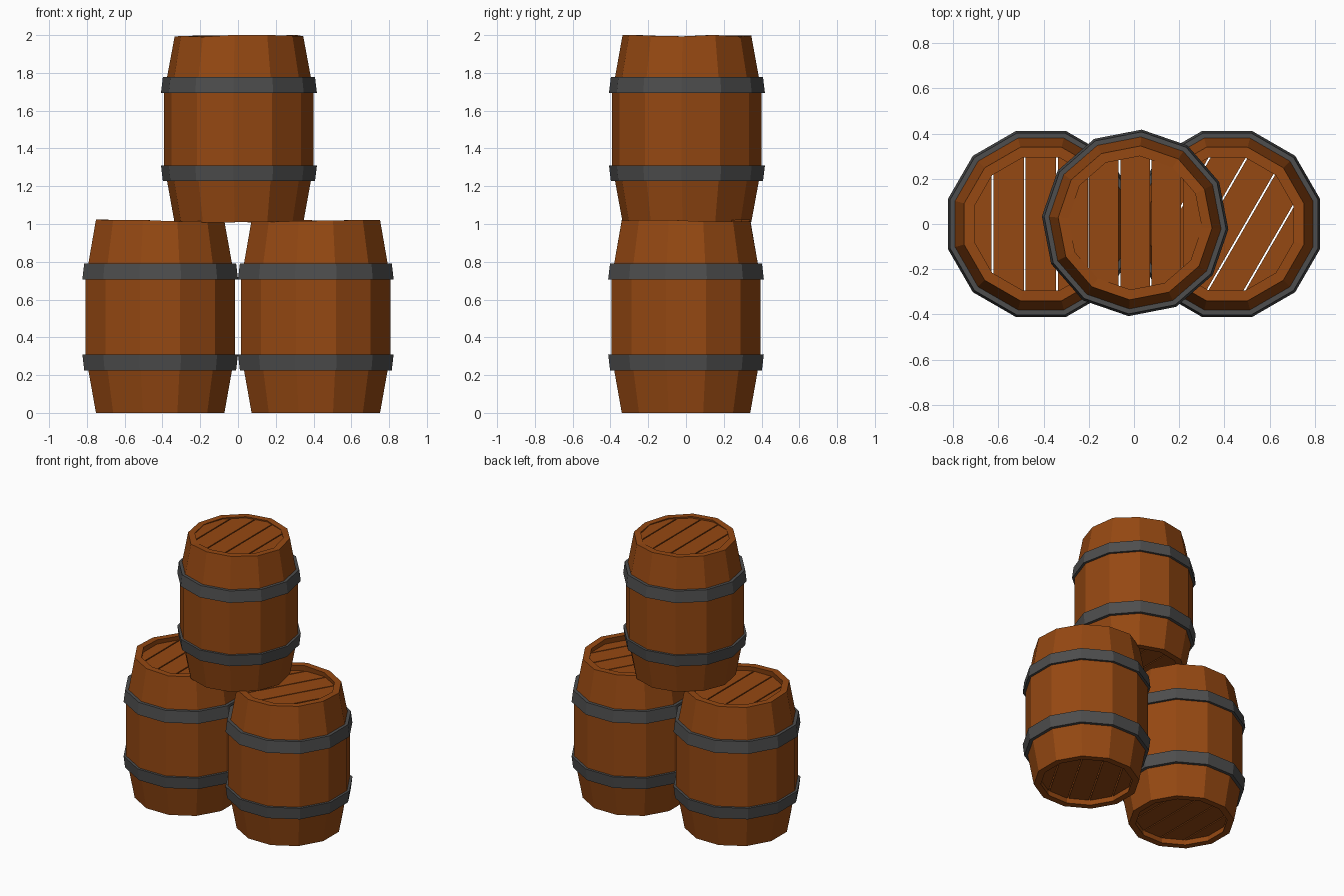
import bpy, bmesh, math, random
from mathutils import Matrix, Vector

if "Cube" in bpy.data.objects:
    bpy.data.objects.remove(bpy.data.objects["Cube"])

random.seed(4)
SIDES = 12
K = 1 / math.cos(math.pi / SIDES)   # apothem -> corner radius


def material(name, rgb):
    m = bpy.data.materials.new(name)
    m.diffuse_color = (*rgb, 1)
    m.use_nodes = True
    m.node_tree.nodes["Principled BSDF"].inputs["Base Color"].default_value = m.diffuse_color
    return m


WOOD = material("wood", (0.30, 0.065, 0.006))
IRON = material("iron", (0.075, 0.075, 0.075))


def finish(bm, name, mat, matrix):
    bmesh.ops.recalc_face_normals(bm, faces=bm.faces)
    me = bpy.data.meshes.new(name)
    bm.to_mesh(me)
    bm.free()
    me.materials.append(mat)
    ob = bpy.data.objects.new(name, me)
    ob.matrix_world = matrix
    bpy.context.collection.objects.link(ob)
    return ob


def lathe(profile, turn, jitter=None):
    """Closed (apothem, z) profile swept round z as a 12-sided ring."""
    bm = bmesh.new()
    rings = []
    for i in range(SIDES):
        a = turn + math.radians(15) + i * math.tau / SIDES
        ring = []
        for r, z in profile:
            dz = jitter(i, z) if jitter else 0
            ring.append(bm.verts.new((r * K * math.cos(a), r * K * math.sin(a), z + dz)))
        rings.append(ring)
    n = len(profile)
    for i in range(SIDES):
        p, q = rings[i], rings[(i + 1) % SIDES]
        for j in range(n):
            k = (j + 1) % n
            bm.faces.new((p[j], q[j], q[k], p[k]))
    return bm


def head(z, thick, radius, turn, plank_turn):
    """Five planks cut from a 12-sided disc, with narrow gaps."""
    bm = bmesh.new()
    edges = [-1, -0.214, -0.0715, 0.0715, 0.214, 1]
    d = Vector((math.cos(plank_turn), math.sin(plank_turn), 0))
    for lo, hi in zip(edges, edges[1:]):
        part = bmesh.new()
        bottom = [part.verts.new((radius * K * math.cos(turn + math.radians(15 + 30 * i)),
                                  radius * K * math.sin(turn + math.radians(15 + 30 * i)), z))
                  for i in range(SIDES)]
        face = part.faces.new(bottom)
        for pos, normal in ((lo + 0.004, -d), (hi - 0.004, d)):
            bmesh.ops.bisect_plane(part, geom=part.verts[:] + part.edges[:] + part.faces[:],
                                   plane_co=d * pos, plane_no=normal, clear_outer=True)
        ext = bmesh.ops.extrude_face_region(part, geom=part.faces[:], use_keep_orig=True)
        bmesh.ops.translate(part, vec=(0, 0, thick),
                            verts=[v for v in ext["geom"] if isinstance(v, bmesh.types.BMVert)])
        tmp = bpy.data.meshes.new("plank")
        part.to_mesh(tmp)
        part.free()
        bm.from_mesh(tmp)
        bpy.data.meshes.remove(tmp)
    return bm


H = 1.017
BODY = [(0.34, 0), (0.38, 0.225), (0.395, 0.31), (0.395, H - 0.31), (0.38, H - 0.225), (0.34, H),
        (0.295, H), (0.345, H - 0.31), (0.345, 0.31), (0.295, 0)]
HOOP = [(0.375, 0.225), (0.402, 0.225), (0.412, 0.31), (0.39, 0.31)]


def barrel(name, loc, scale, turn, plank_turn, top_depth, wavy_bottom):
    m = Matrix.Translation(loc) @ Matrix.Scale(scale, 4)
    wave = [random.uniform(-0.006, 0.007) for _ in range(SIDES)]

    def jitter(i, z):
        if z == H:
            return wave[i]
        return wave[-i] * 0.5 if wavy_bottom and z == 0 else 0

    finish(lathe(BODY, turn, jitter), name + "_staves", WOOD, m)
    # iron hoops, the upper one mirrored
    finish(lathe(HOOP, turn), name + "_lower_hoop", IRON, m)
    finish(lathe([(r, H - z) for r, z in HOOP], turn), name + "_upper_hoop", IRON, m)
    # planked heads
    finish(head(0.04, 0.03, 0.30, turn, plank_turn), name + "_bottom_head", WOOD, m)
    finish(head(H - top_depth - 0.03, 0.03, 0.30, turn, plank_turn), name + "_top_head", WOOD, m)


barrel("left_barrel", (-0.412, 0, 0), 1.0, 0, 0, 0.035, False)
barrel("right_barrel", (0.412, 0, 0), 1.0, 0, math.radians(-30), 0.035, False)
barrel("top_barrel", (0.005, 0.005, 1.009), 0.97, math.radians(11), 0, 0.008, True)
